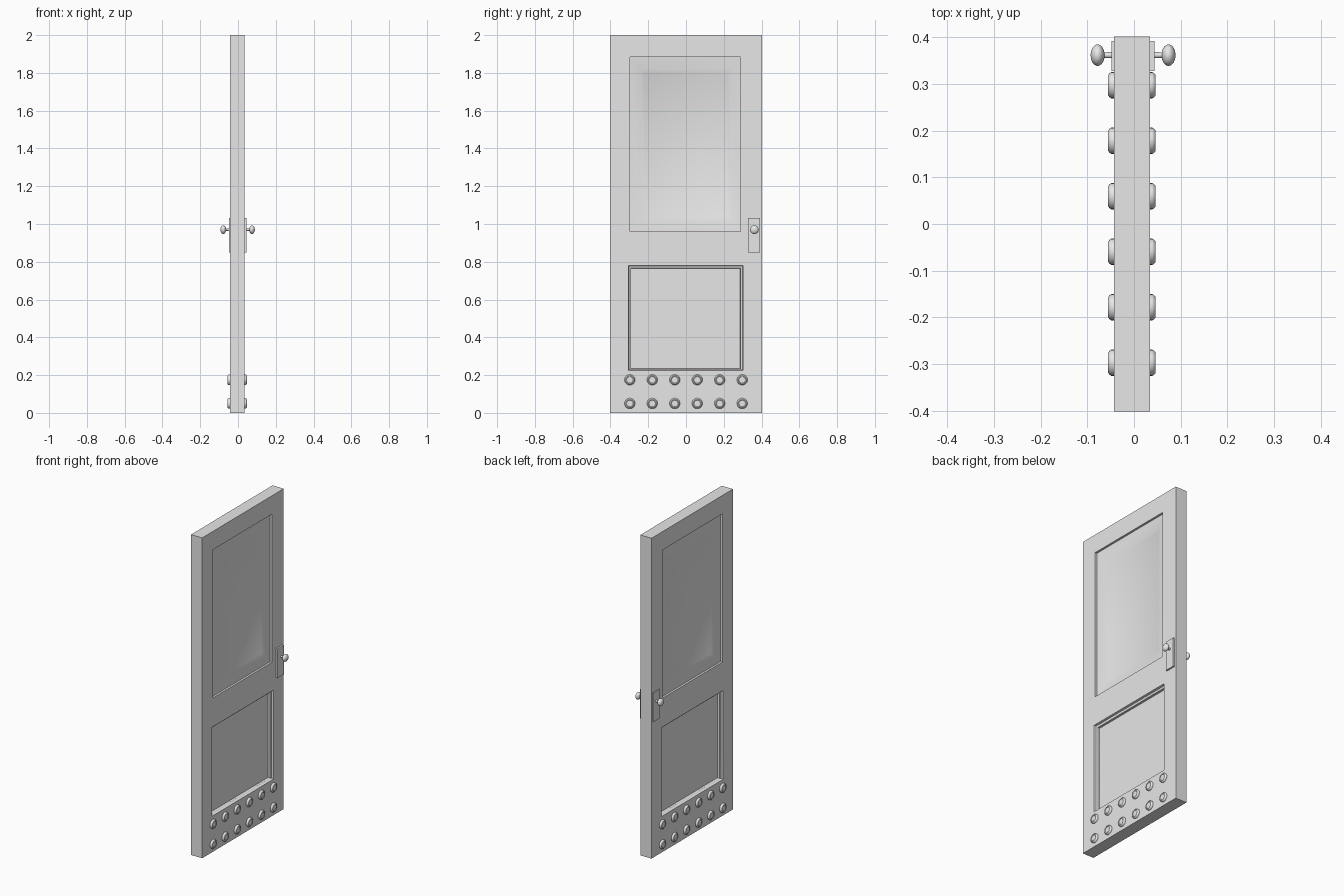
import bpy, bmesh, math
from mathutils import Matrix

cube = bpy.data.objects.get("Cube")
if cube:
    bpy.data.objects.remove(cube, do_unlink=True)

GREY = (0.8, 0.8, 0.8, 1)
mat = bpy.data.materials.new("plain_grey")
mat.use_nodes = True
mat.diffuse_color = GREY
mat.node_tree.nodes["Principled BSDF"].inputs["Base Color"].default_value = GREY

FACES = {"left": (1, 0.034), "right": (-1, -0.043)}  # outward direction, x of face


def finish(name, bm):
    bmesh.ops.recalc_face_normals(bm, faces=bm.faces)
    mesh = bpy.data.meshes.new(name)
    bm.to_mesh(mesh)
    bm.free()
    mesh.materials.append(mat)
    ob = bpy.data.objects.new(name, mesh)
    bpy.context.collection.objects.link(ob)
    bpy.ops.object.select_all(action="DESELECT")
    ob.select_set(True)
    bpy.context.view_layer.objects.active = ob
    bpy.ops.object.shade_smooth_by_angle(angle=math.radians(35))
    return ob


def lathe(bm, profile, x, y, z, side, steps):
    """Turn (radius, height) pairs about the x axis, outward from a face."""
    verts = [bm.verts.new((x + side * h, y + r, z)) for r, h in profile]
    edges = [bm.edges.new(pair) for pair in zip(verts, verts[1:])]
    bmesh.ops.spin(bm, geom=verts + edges, cent=(x, y, z), axis=(1, 0, 0),
                   angle=math.tau, steps=steps, use_merge=True)
    bmesh.ops.remove_doubles(bm, verts=bm.verts, dist=0.00005)


def sunk_panel(bm, side, x, rings):
    """Join nested rectangles (y0, y1, z0, z1, depth) and cap the innermost."""
    loops = []
    for y0, y1, z0, z1, d in rings:
        corners = [(y0, z0), (y1, z0), (y1, z1), (y0, z1)]
        loops.append([bm.verts.new((x - side * d, y, z)) for y, z in corners])
    for a, b in zip(loops, loops[1:]):
        for i in range(4):
            j = (i + 1) % 4
            bm.faces.new((a[i], a[j], b[j], b[i]))
    bm.faces.new(loops[-1])


# Door slab with two sunk panels on each face
upper = [(-0.402, 0.402, 0.87, 2, 0),
         (-0.297, 0.288, 0.96, 1.885, 0),
         (-0.297, 0.288, 0.96, 1.885, 0.013),
         (-0.24, 0.24, 1.015, 1.82, 0.019),
         (-0.218, 0.22, 1.035, 1.80, 0.028)]
lower = [(-0.402, 0.402, 0, 0.87, 0),
         (-0.305, 0.302, 0.225, 0.78, 0),
         (-0.303, 0.30, 0.228, 0.777, 0.012),
         (-0.292, 0.289, 0.232, 0.766, 0.016),
         (-0.29, 0.287, 0.234, 0.764, 0.028)]
bm = bmesh.new()
for side, x in FACES.values():
    sunk_panel(bm, side, x, upper)
    sunk_panel(bm, side, x, lower)
bmesh.ops.remove_doubles(bm, verts=bm.verts, dist=0.0001)
bmesh.ops.bridge_loops(bm, edges=[e for e in bm.edges if e.is_boundary])
finish("door_slab", bm)

# Rounded studs, two rows at the foot of each face
stud = [(0.028, -0.002), (0.028, 0.006), (0.026, 0.009), (0.022, 0.0125),
        (0.019, 0.0125), (0.017, 0.011), (0, 0.011)]
for label, (side, x) in FACES.items():
    bm = bmesh.new()
    for z in (0.05, 0.175):
        for i in range(6):
            lathe(bm, stud, x, (i - 2.5) * 0.119, z, side, 24)
    finish(label + "_studs", bm)

# Lock plates and knobs
KNOB_Y, KNOB_Z = 0.362, 0.97
knob = [(0.007, 0), (0.006, 0.03)]
for i in range(13):
    t = math.pi * (0.08 + 0.92 * i / 12)
    knob.append((0.023 * math.sin(t), 0.042 - 0.015 * math.cos(t)))
for label, (side, x) in FACES.items():
    rise = 0.01 if side > 0 else 0.005
    bm = bmesh.new()
    bmesh.ops.create_cube(bm, size=1, matrix=Matrix.Translation((x + side * rise / 2, 0.36, 0.94))
                          @ Matrix.Diagonal((rise, 0.064, 0.182, 1)))
    finish(label + "_lock_plate", bm)
    bm = bmesh.new()
    lathe(bm, knob, x + side * (rise - 0.012), KNOB_Y, KNOB_Z, side, 32)
    finish(label + "_knob", bm)
